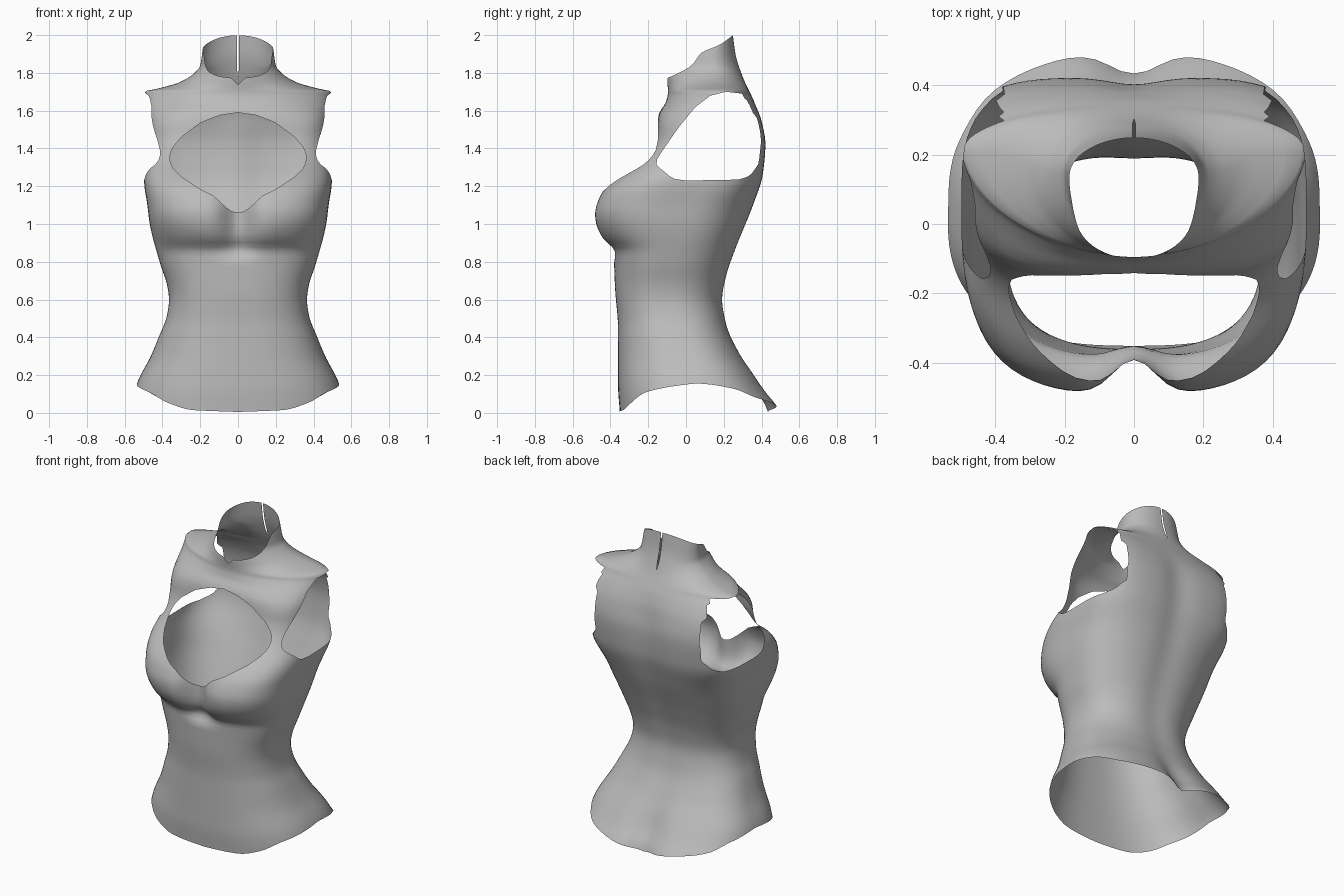
import bpy, bmesh, math
from mathutils import Vector

if "Cube" in bpy.data.objects:
    bpy.data.objects.remove(bpy.data.objects["Cube"])


def curve(*pts):
    """Smooth, non-overshooting curve through (t, value) points."""
    t, v = zip(*pts)
    d = [(v[i + 1] - v[i]) / (t[i + 1] - t[i]) for i in range(len(t) - 1)]
    m = [d[0]] + [2 * a * b / (a + b) if a * b > 0 else 0 for a, b in zip(d, d[1:])] + [d[-1]]

    def f(s):
        s = min(max(s, t[0]), t[-1])
        i = max(k for k in range(len(d)) if t[k] <= s)
        h = t[i + 1] - t[i]
        u = (s - t[i]) / h
        return (v[i] * (1 + 2 * u) * (1 - u) ** 2 + m[i] * h * u * (1 - u) ** 2
                + v[i + 1] * u * u * (3 - 2 * u) + m[i + 1] * h * u * u * (u - 1))
    return f


# Body profiles over height
half_width = curve((-.04, .57), (.05, .56), (.155, .535), (.3, .462), (.4, .42), (.52, .375),
                   (.6, .365), (.66, .372), (.8, .415), (1, .467), (1.1, .48), (1.23, .497),
                   (1.35, .48), (1.5, .472), (1.62, .485), (1.7, .495), (1.718, .42),
                   (1.75, .31), (1.8, .23), (1.84, .2), (1.93, .186), (2.02, .165))
front = curve((0, -.35), (.15, -.36), (.45, -.36), (.65, -.375), (.85, -.385), (.93, -.455),
              (1, -.485), (1.05, -.49), (1.15, -.46), (1.22, -.4), (1.33, -.25), (1.4, -.19),
              (1.47, -.16), (1.58, -.145), (1.65, -.105), (1.7, -.095), (1.77, -.1), (2, -.06))
back = curve((-.04, .53), (.04, .487), (.11, .43), (.21, .36), (.33, .28), (.47, .22), (.6, .2),
             (.72, .22), (.87, .27), (1.1, .36), (1.27, .41), (1.42, .422), (1.55, .4),
             (1.65, .36), (1.78, .3), (1.9, .262), (2, .248))
side_y = curve((0, .04), (.155, .04), (.6, -.08), (1.05, -.04), (1.23, .05), (1.4, .15),
               (1.6, .2), (1.7, .21), (1.8, .15), (2, .14))
front_power = curve((0, 2.5), (.6, 2.5), (.88, 2.5), (1.05, 3), (1.3, 3.4), (1.5, 4), (1.62, 2.6),
                    (1.7, 1.8), (1.8, 1.9), (2, 2))
back_power = curve((0, 2.8), (.6, 2.4), (1, 2.7), (1.3, 4), (1.5, 4.5), (1.62, 3.2), (1.7, 2),
                   (2, 2))
front_dip = curve((.8, 0), (.9, .06), (1.05, .1), (1.2, .06), (1.3, 0))
back_dip = curve((0, .075), (.1, .055), (.35, .01), (1, .015), (1.45, .02), (1.65, 0))

# Edge lines of the garment
hem = curve((0, .005), (36, .015), (51, .05), (66, .11), (90, .15), (96, .155), (116, .13),
            (132, .08), (158, .04), (180, .005))
collar = curve((-.12, 1.765), (-.07, 1.785), (.03, 1.84), (.08, 1.905), (.18, 1.95), (.25, 2.0))
KEYHOLE = [(0, 1.59), (.1, 1.575), (.2, 1.535), (.3, 1.46), (.35, 1.4), (.363, 1.35), (.35, 1.3),
           (.3, 1.25), (.2, 1.185), (.13, 1.15), (.06, 1.085), (.03, 1.065), (0, 1.06)]
KEYHOLE += [(-x, z) for x, z in KEYHOLE[-2:0:-1]]
ARMHOLE = [(-.16, 1.33), (-.13, 1.38), (-.04, 1.51), (.05, 1.62), (.13, 1.68), (.21, 1.70),
           (.3, 1.69), (.38, 1.61), (.4, 1.46), (.385, 1.32), (.34, 1.255), (.28, 1.235),
           (.0, 1.23), (-.07, 1.24), (-.155, 1.31)]


def inside(poly, px, py):
    """Signed distance to an outline, positive inside."""
    best, odd = 9, False
    p = Vector((px, py))
    for a, b in zip(poly, poly[1:] + poly[:1]):
        a, b = Vector(a), Vector(b)
        e = b - a
        k = min(max((p - a).dot(e) / e.length_squared, 0), 1)
        best = min(best, (p - a - e * k).length)
        if (a.y > py) != (b.y > py) and px < a.x + (py - a.y) / e.y * e.x:
            odd = not odd
    return best if odd else -best


def keyhole_cut(c):
    return inside(KEYHOLE, c.x, c.z) if c.y < .1 and 1 < c.z < 1.65 else -1


def armhole_cut(c):
    return inside(ARMHOLE, c.y, c.z) if abs(c.x) > .37 and 1.15 < c.z < 1.72 else -1


def hem_cut(c):
    return hem(math.degrees(math.atan2(abs(c.x), -c.y))) - c.z


def collar_cut(c):
    notch = .035 * max(0, 1 - abs(c.x) / .035) if c.y < 0 else 0
    return c.z - collar(c.y) + notch if c.z > 1.7 else -1


def trim(bm, f):
    """Cut the sheet along f = 0 and remove the side where f is positive."""
    val = {v: f(v.co) for v in bm.verts}
    for v in val:
        if abs(val[v]) < 1e-4:
            val[v] = 0
    for e in list(bm.edges):
        a, b = e.verts
        if val[a] * val[b] < 0:
            _, n = bmesh.utils.edge_split(e, a, val[a] / (val[a] - val[b]))
            val[n] = 0
    for face in list(bm.faces):
        zero = [v for v in face.verts if val[v] == 0]
        signs = [val[v] for v in face.verts]
        if len(zero) == 2 and min(signs) < 0 < max(signs):
            bmesh.utils.face_split(face, zero[0], zero[1])
    dead = [fc for fc in bm.faces if sum(val[v] for v in fc.verts) > 0]
    bmesh.ops.delete(bm, geom=dead, context='FACES')


def body_point(phi, z):
    s, c = math.sin(phi), math.cos(phi)          # phi = 0 faces the front
    n = front_power(z) if c > 0 else back_power(z)
    r = (abs(s) ** n + abs(c) ** n) ** (-1 / n)
    x, yc = half_width(z) * r * s, side_y(z)
    if c > 0:
        y = yc - (yc - front(z)) * r * c + front_dip(z) * math.exp(-(x / .085) ** 2) * c
    else:
        y = yc - (back(z) - yc) * r * c + back_dip(z) * math.exp(-(x / .1) ** 2) * c
    return Vector((x, y, z))


# Bodice sheet: stacked rings, open seam at the centre back
COLS = 96
levels = [-.03 + .0245 * i for i in range(67)] + [1.615 + .01 * i for i in range(41)]
bm = bmesh.new()
rows = []
for z in levels:
    ring = [bm.verts.new(body_point(-math.pi + 2 * math.pi * i / COLS, z)) for i in range(COLS + 1)]
    gap = .005 * min(1, max(0, (z - 1.77) / .05))   # back neck slit
    ring[0].co.x, ring[-1].co.x = -gap, gap
    ring[0].co.x, ring[-1].co.x = (-gap, gap)
    rows.append(ring)
for lo, hi in zip(rows, rows[1:]):
    for i in range(COLS):
        bm.faces.new((lo[i], lo[i + 1], hi[i + 1], hi[i]))
bmesh.ops.remove_doubles(bm, verts=bm.verts, dist=.0005)

# Openings
for cut in (hem_cut, collar_cut, keyhole_cut, armhole_cut):
    trim(bm, cut)
bmesh.ops.remove_doubles(bm, verts=bm.verts, dist=.0005)
for face in bm.faces:
    face.smooth = True

mesh = bpy.data.meshes.new("bodice")
bm.to_mesh(mesh)
bm.free()
fabric = bpy.data.materials.new("grey fabric")
fabric.diffuse_color = (.5, .5, .5, 1)
fabric.use_nodes = True
fabric.node_tree.nodes["Principled BSDF"].inputs["Base Color"].default_value = fabric.diffuse_color
mesh.materials.append(fabric)
bodice = bpy.data.objects.new("bodice", mesh)
bpy.context.collection.objects.link(bodice)
